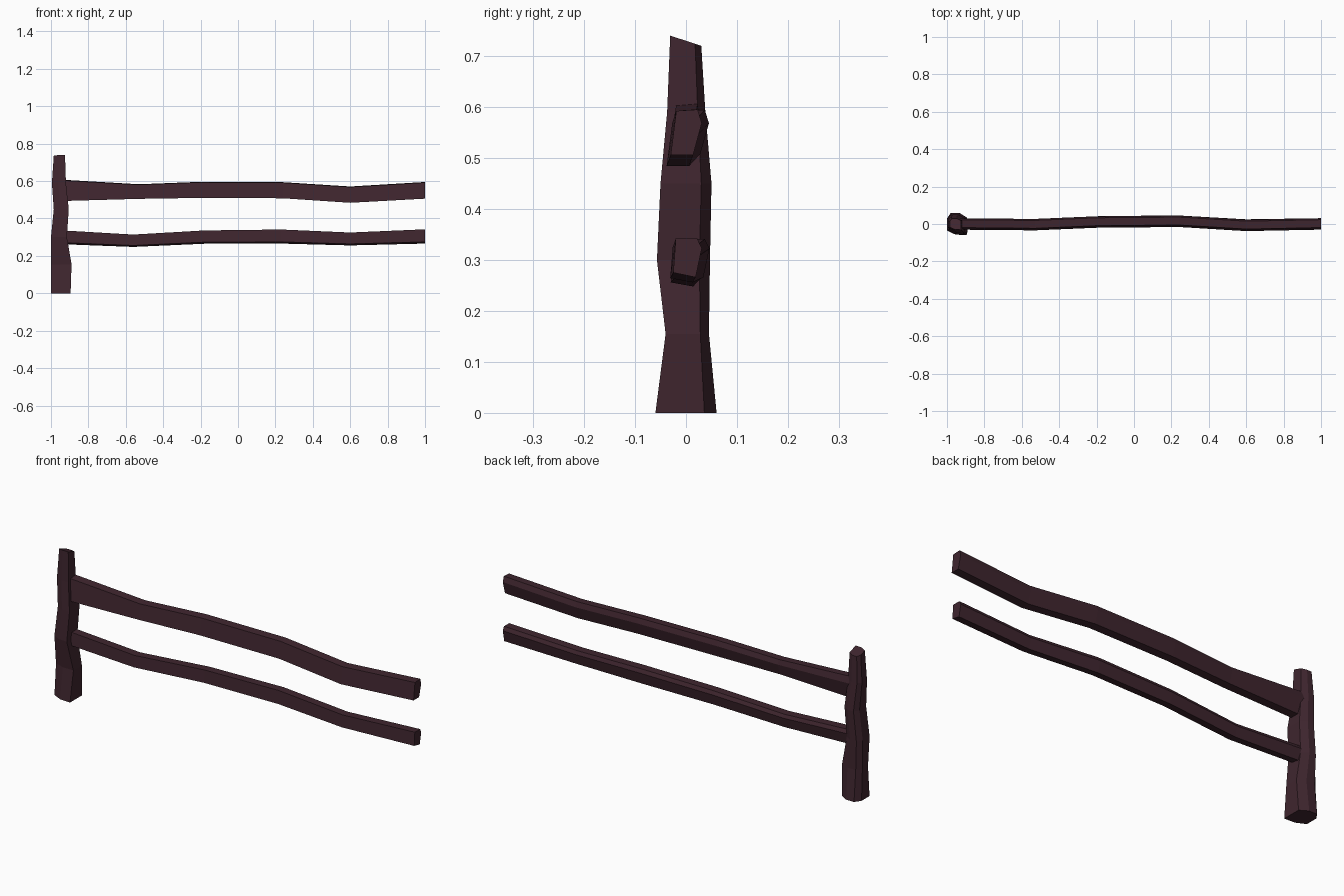
import bpy, bmesh

if "Cube" in bpy.data.objects:
    bpy.data.objects.remove(bpy.data.objects["Cube"])

wood = bpy.data.materials.new("dark plum wood")
wood.diffuse_color = (0.05, 0.019, 0.028, 1)
wood.use_nodes = True
wood.node_tree.nodes["Principled BSDF"].inputs["Base Color"].default_value = wood.diffuse_color


def loft(name, rings):
    """Skin a row of equal-sized rings into one flat-shaded closed solid."""
    bm = bmesh.new()
    rows = [[bm.verts.new(p) for p in ring] for ring in rings]
    n = len(rows[0])
    for a, b in zip(rows, rows[1:]):
        for i in range(n):
            j = (i + 1) % n
            bm.faces.new((a[i], a[j], b[j], b[i]))
    bm.faces.new(rows[0])
    bm.faces.new(rows[-1])
    bmesh.ops.recalc_face_normals(bm, faces=bm.faces)
    me = bpy.data.meshes.new(name)
    bm.to_mesh(me)
    bm.free()
    me.materials.append(wood)
    ob = bpy.data.objects.new(name, me)
    bpy.context.collection.objects.link(ob)
    return ob


# Post: rough-hewn section in 0..1 coordinates, fitted to bounds per height
section = [(0, .22), (.45, .03), (1, 0), (1, .80), (.62, 1), (.2, 1), (0, .75)]
levels = [  # z, x min, x max, y min, y max
    (0.00, -1.0, -.895, -.06, .06),
    (0.155, -1.0, -.89, -.04, .045),
    (0.30, -1.0, -.915, -.057, .047),
    (0.45, -.985, -.905, -.05, .05),
    (0.59, -.995, -.92, -.037, .038),
    (0.74, -.985, -.925, -.031, .03),
]
post = []
for z, x0, x1, y0, y1 in levels:
    tilt = .02 if z > .7 else 0      # slanted top cut
    post.append([(x0 + (x1 - x0) * u, y0 + (y1 - y0) * v, z - tilt * v)
                 for u, v in section])
loft("fence_post", post)


# Rails: five-sided section (y offset, height fraction) swept along a crooked path
def rail(name, profile, path):
    loft(name, [[(x, y + dy, z0 + (z1 - z0) * h) for dy, h in profile]
                for x, y, z0, z1 in path])


rail("upper_rail",
     [(-.032, 0), (-.021, .97), (.021, 1), (.029, .7), (.012, 0)],
     [(-.955, .002, .493, .608), (-.53, -.002, .505, .583), (-.2, .012, .51, .596),
      (.24, .016, .508, .594), (.6, -.006, .484, .571), (1, .002, .506, .595)])

rail("lower_rail",
     [(-.026, .12), (-.021, 1), (.021, 1), (.03, .75), (.018, 0)],
     [(-.955, 0, .263, .337), (-.56, -.004, .248, .314), (-.18, .012, .265, .336),
      (.23, .016, .266, .341), (.6, -.005, .256, .325), (1, .001, .266, .342)])
